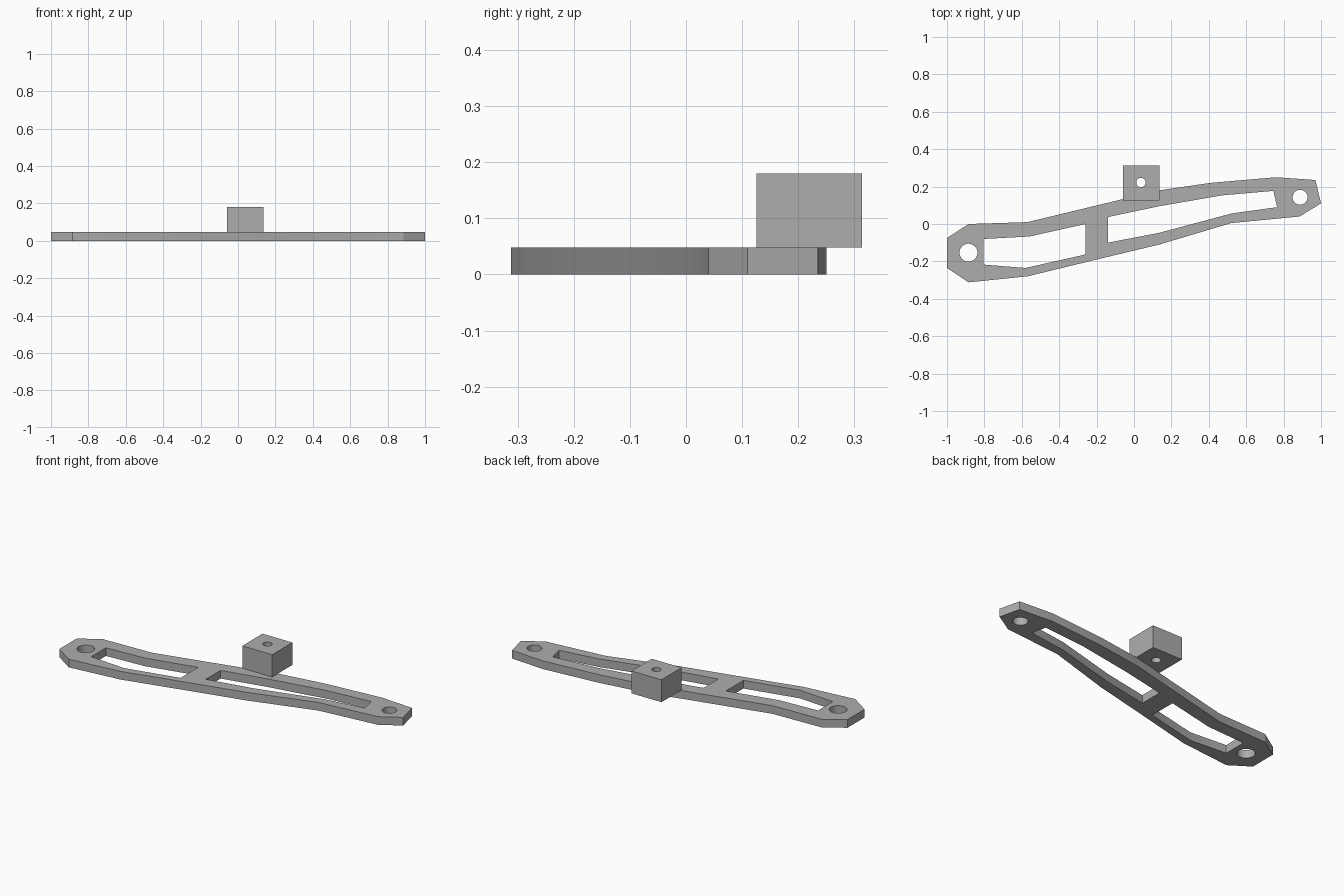
import bpy, bmesh, math

cube = bpy.data.objects.get("Cube")
if cube:
    bpy.data.objects.remove(cube, do_unlink=True)

grey = bpy.data.materials.new("plain grey")
grey.use_nodes = True
colour = (0.42, 0.42, 0.42, 1)
grey.diffuse_color = colour
grey.node_tree.nodes["Principled BSDF"].inputs["Base Color"].default_value = colour


def circle(x, y, radius, sides=32):
    steps = [math.tau * i / sides for i in range(sides)]
    return [(x + radius * math.cos(a), y + radius * math.sin(a)) for a in steps]


def plate(name, loops, bottom, top):
    """Extrude an outline (first loop) with openings (other loops)."""
    bm = bmesh.new()
    edges = []
    for loop in loops:
        verts = [bm.verts.new((x, y, bottom)) for x, y in loop]
        edges += [bm.edges.new((a, b)) for a, b in zip(verts, verts[1:] + verts[:1])]
    bmesh.ops.triangle_fill(bm, edges=edges, use_beauty=True, use_dissolve=False)
    result = bmesh.ops.extrude_face_region(bm, geom=bm.faces[:], use_keep_orig=True)
    raised = [v for v in result["geom"] if isinstance(v, bmesh.types.BMVert)]
    bmesh.ops.translate(bm, verts=raised, vec=(0, 0, top - bottom))
    bmesh.ops.recalc_face_normals(bm, faces=bm.faces[:])
    mesh = bpy.data.meshes.new(name)
    bm.to_mesh(mesh)
    bm.free()
    mesh.materials.append(grey)
    obj = bpy.data.objects.new(name, mesh)
    bpy.context.collection.objects.link(obj)
    bpy.ops.object.select_all(action="DESELECT")
    obj.select_set(True)
    bpy.context.view_layer.objects.active = obj
    bpy.ops.object.shade_smooth_by_angle(angle=math.radians(20))
    return obj


# Flat bent arm with two slots and a bolt hole at each end
outline = [(-1, -.075), (-.885, 0), (-.57, .01), (.135, .18), (.41, .22),
           (.76, .25), (.97, .235), (1, .11), (.885, .04), (.52, .005),
           (.135, -.11), (-.2, -.19), (-.57, -.28), (-.885, -.312), (-1, -.235)]
left_slot = [(-.805, -.08), (-.56, -.067), (-.26, 0),
             (-.26, -.163), (-.58, -.235), (-.805, -.217)]
right_slot = [(-.14, .037), (.135, .095), (.47, .153), (.745, .177),
              (.765, .09), (.525, .057), (.135, -.047), (-.14, -.1)]
plate("slotted_arm",
      [outline, left_slot, right_slot,
       circle(-.885, -.153, .048), circle(.888, .143, .04)], 0, .048)

# Drilled block standing on the rear edge
block = [(-.06, .126), (.135, .126), (.135, .314), (-.06, .314)]
plate("drilled_block", [block, circle(.037, .222, .025)], .048, .18)
